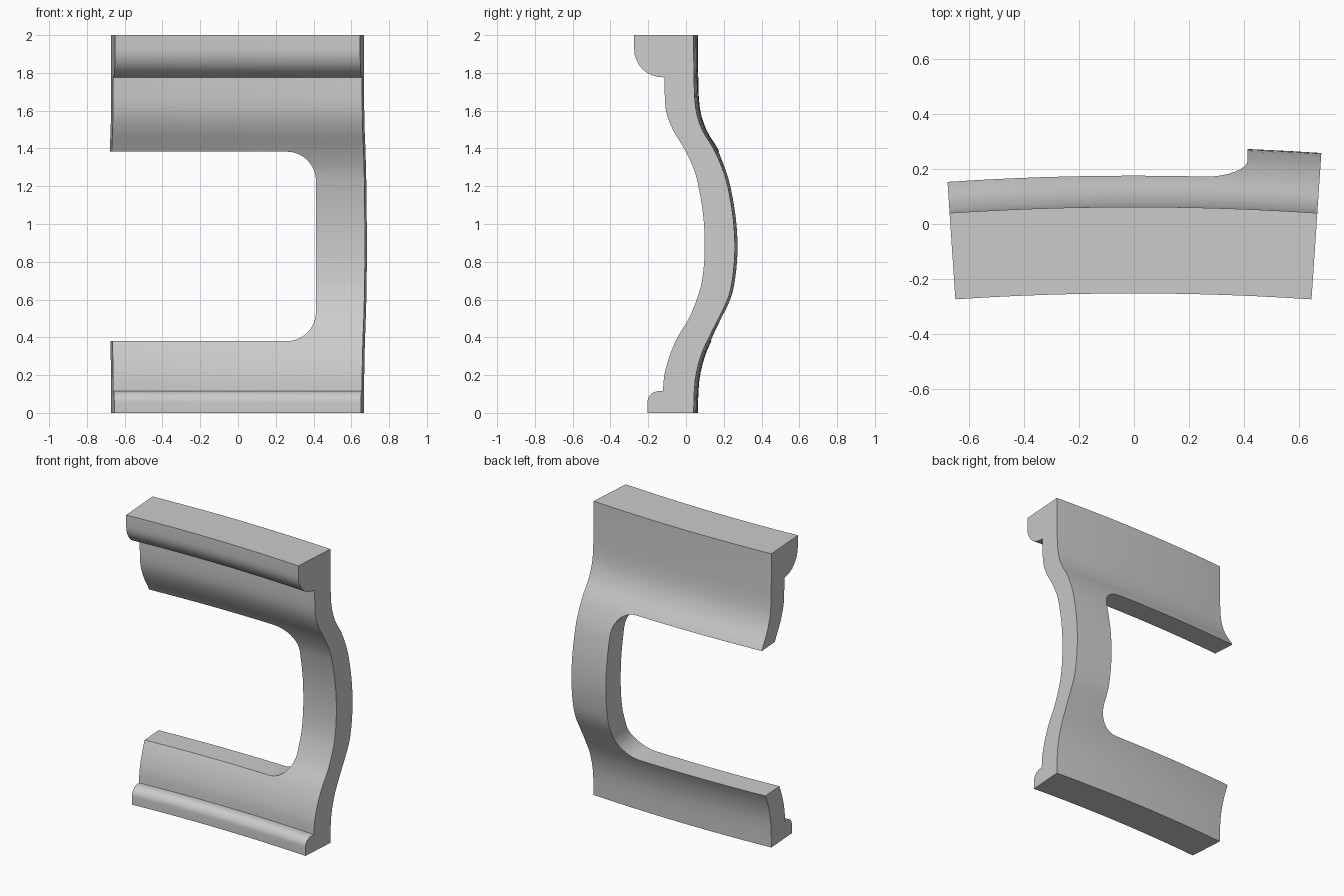
import bpy, bmesh, math

if "Cube" in bpy.data.objects:
    bpy.data.objects.remove(bpy.data.objects["Cube"])

RADIUS, HALF_ANGLE, SEGS, MID_X = 10.0, 0.067, 12, -0.002
CENTRE_Y = 0.063 - RADIUS
END_DROP = RADIUS * (1 - math.cos(HALF_ANGLE))


def spline(pts, n=3):
    """Catmull-Rom curve through the points."""
    p = [pts[0]] + pts + [pts[-1]]
    out = []
    for a, b, c, d in zip(p, p[1:], p[2:], p[3:]):
        for i in range(n):
            t = i / n
            out.append(tuple(0.5 * (2 * q + (r - o) * t + (2 * o - 5 * q + 4 * r - s) * t * t
                                    + (3 * q - o - 3 * r + s) * t ** 3)
                             for o, q, r, s in zip(a, b, c, d)))
    return out + [pts[-1]]


def arc(cx, cy, rx, ry, a0, a1, n=8):
    angles = [math.radians(a0 + (a1 - a0) * i / n) for i in range(n + 1)]
    return [(cx + rx * math.cos(a), cy + ry * math.sin(a)) for a in angles]


def loft(name, rings):
    """Solid through a row of matching closed rings."""
    bm = bmesh.new()
    rows = [[bm.verts.new(v) for v in ring] for ring in rings]
    for a, b in zip(rows, rows[1:]):
        for i in range(len(a)):
            j = (i + 1) % len(a)
            bm.faces.new((a[i], a[j], b[j], b[i]))
    bm.faces.new(rows[0])
    bm.faces.new(rows[-1])
    bmesh.ops.recalc_face_normals(bm, faces=bm.faces)
    mesh = bpy.data.meshes.new(name)
    bm.to_mesh(mesh)
    bm.free()
    obj = bpy.data.objects.new(name, mesh)
    bpy.context.collection.objects.link(obj)
    return obj


# Wall section (y, z): back curve, bottom lip, front curve, top moulding
back = spline([(.040, 2), (.042, 1.8), (.050, 1.62), (.085, 1.5), (.145, 1.4), (.190, 1.3),
               (.221, 1.2), (.250, 1.03), (.259, .86), (.245, .7), (.220, .6), (.172, .5),
               (.122, .4), (.078, .3), (.048, .17), (.040, 0)])
lip = [(-.205, 0)] + arc(-.145, .055, .06, .06, 180, 90)
front = spline([(-.122, .115), (-.115, .2), (-.088, .3), (-.045, .4), (.015, .5), (.057, .6),
                (.085, .7), (.099, .85), (.093, 1.03), (.066, 1.2), (.038, 1.3), (-.010, 1.4),
                (-.070, 1.5), (-.108, 1.61), (-.114, 1.775)])
moulding = arc(-.125, 1.925, .15, .148, 270, 180) + [(-.275, 2)]
section = back + lip + front + moulding

# Sweep the section along a shallow arc
rings = []
for i in range(SEGS + 1):
    a = HALF_ANGLE * (2 * i / SEGS - 1)
    rings.append([(MID_X + (y + END_DROP - CENTRE_Y) * math.sin(a),
                   CENTRE_Y + (y + END_DROP - CENTRE_Y) * math.cos(a), z) for y, z in section])
panel = loft("curved_panel", rings)

# Opening with rounded inner corners
R = 0.155
outline = ([(-1, .38)] + arc(.413 - R, .38 + R, R, R, -90, 0, 10)
           + arc(.413 - R, 1.383 - R, R, R, 0, 90, 10) + [(-1, 1.383)])
cutter = loft("opening_cutter", [[(x, y, z) for x, z in outline] for y in (-.6, .6)])
cutter.hide_render = True
mod = panel.modifiers.new("opening", 'BOOLEAN')
mod.operation, mod.solver, mod.object = 'DIFFERENCE', 'EXACT', cutter

bpy.context.view_layer.objects.active = panel
panel.select_set(True)
bpy.ops.object.modifier_apply(modifier="opening")
bpy.data.objects.remove(cutter)
bpy.ops.object.shade_smooth_by_angle(angle=math.radians(30))
